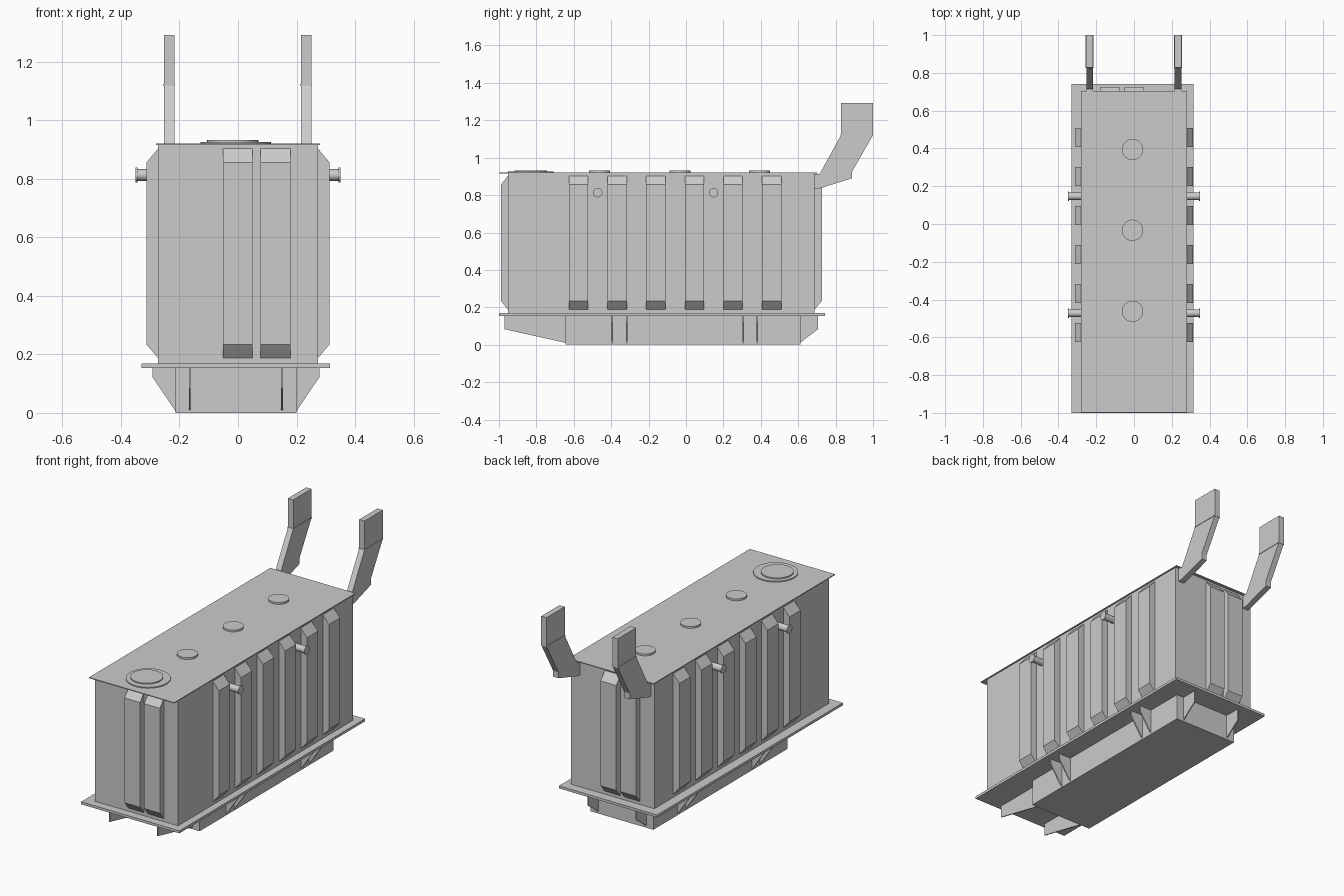
import bpy, bmesh
from math import pi
from mathutils import Matrix

if "Cube" in bpy.data.objects:
    bpy.data.objects.remove(bpy.data.objects["Cube"])


def finish(name, bm):
    bmesh.ops.recalc_face_normals(bm, faces=bm.faces)
    mesh = bpy.data.meshes.new(name)
    bm.to_mesh(mesh)
    bm.free()
    ob = bpy.data.objects.new(name, mesh)
    bpy.context.collection.objects.link(ob)
    return ob


def prism(name, axis, profile, lo, hi):
    """Extrude a profile: (y, z) points along 'x', or (x, z) points along 'y'."""
    bm = bmesh.new()
    place = (lambda p, t: (t, p[0], p[1])) if axis == 'x' else (lambda p, t: (p[0], t, p[1]))
    face = bm.faces.new([bm.verts.new(place(p, lo)) for p in profile])
    ext = bmesh.ops.extrude_face_region(bm, geom=[face])
    moved = [v for v in ext['geom'] if isinstance(v, bmesh.types.BMVert)]
    d = hi - lo
    bmesh.ops.translate(bm, verts=moved, vec=(d, 0, 0) if axis == 'x' else (0, d, 0))
    return finish(name, bm)


def box(name, x0, x1, y0, y1, z0, z1):
    return prism(name, 'x', [(y0, z0), (y1, z0), (y1, z1), (y0, z1)], x0, x1)


def cylinder(name, centre, r, depth, axis='z', sides=32):
    bm = bmesh.new()
    rot = Matrix.Rotation(pi / 2, 4, 'Y') if axis == 'x' else Matrix()
    bmesh.ops.create_cone(bm, cap_ends=True, segments=sides, radius1=r, radius2=r,
                          depth=depth, matrix=Matrix.Translation(centre) @ rot)
    ob = finish(name, bm)
    bpy.context.view_layer.objects.active = ob
    ob.select_set(True)
    bpy.ops.object.shade_smooth_by_angle()
    ob.select_set(False)
    return ob


# tank body, lid and bottom flange
X, Y0, Y1 = 0.273, -0.952, 0.687
box("tank_body", -X, X, Y0, Y1, 0.165, 0.917)
box("tank_lid", -0.28, 0.28, -0.998, 0.703, 0.915, 0.92)
box("bottom_flange", -0.33, 0.315, -1.0, 0.742, 0.154, 0.169)


def rib_profile(wall, outer):
    return [(wall, 0.184), (outer, 0.234), (outer, 0.856), (wall, 0.907)]


# stiffening ribs on the long sides
for i in range(6):
    y = -0.626 + 0.2065 * i
    for side, s in (("right", 1), ("left", -1)):
        prism(f"{side}_rib_{i + 1}", 'y', rib_profile(s * (X - 0.003), s * 0.313), y, y + 0.103)

# paired ribs on the front and back walls
for i, (a, b) in enumerate(((-0.052, 0.05), (0.077, 0.18))):
    prism(f"front_rib_{i + 1}", 'x', rib_profile(Y0 + 0.003, -0.99), a, b)
    prism(f"back_rib_{i + 1}", 'x', rib_profile(Y1 - 0.003, 0.726), -b, -a)

# lifting trunnions with end caps
for i, y in enumerate((-0.472, 0.147)):
    for side, s in (("right", 1), ("left", -1)):
        cylinder(f"{side}_trunnion_{i + 1}", (s * 0.308, y, 0.813), 0.02, 0.078, 'x')
        cylinder(f"{side}_trunnion_cap_{i + 1}", (s * 0.347, y, 0.813), 0.025, 0.007, 'x')

# covers on the lid
for i, y in enumerate((-0.462, -0.033, 0.394)):
    cylinder(f"small_cover_{i + 1}", (-0.008, y, 0.9245), 0.056, 0.013)
cylinder("manhole_ring", (-0.008, -0.83, 0.9215), 0.121, 0.009)
cylinder("manhole_cover", (-0.018, -0.83, 0.926), 0.088, 0.013)

# skid base under the flange
CX, SX, SY0, SY1, TOP = -0.007, 0.207, -0.645, 0.612, 0.155
box("skid_base", CX - SX, CX + SX, SY0, SY1, 0.0, TOP)

# side gussets
for i, y in enumerate((-0.393, -0.318, 0.307, 0.382)):
    for side, s in (("right", 1), ("left", -1)):
        inner, outer = CX + s * (SX - 0.003), CX + s * 0.285
        prism(f"{side}_gusset_{i + 1}", 'y',
              [(inner, 0.002), (outer, 0.122), (outer, TOP), (inner, TOP)],
              y - 0.004, y + 0.004)

# front and back gussets
for i, x in enumerate((-0.165, 0.15)):
    for side, inner, outer in (("front", SY0 + 0.003, -0.971), ("back", SY1 - 0.003, 0.706)):
        prism(f"{side}_gusset_{i + 1}", 'x',
              [(inner, 0.01), (outer, 0.083), (outer, TOP), (inner, TOP)],
              x - 0.003, x + 0.003)

# bent cable ducts rising from the back wall
duct = [(0.685, 0.833), (0.715, 0.836), (0.888, 0.89), (0.888, 0.925), (1.0, 1.121),
        (1.0, 1.292), (0.829, 1.292), (0.829, 1.121), (0.715, 0.914), (0.685, 0.914)]
for side, x in (("left", -0.235), ("right", 0.233)):
    prism(f"{side}_duct", 'x', duct, x - 0.0175, x + 0.0175)
    box(f"{side}_duct_seam", x - 0.0205, x + 0.0205, 0.827, 1.0, 1.118, 1.124)
